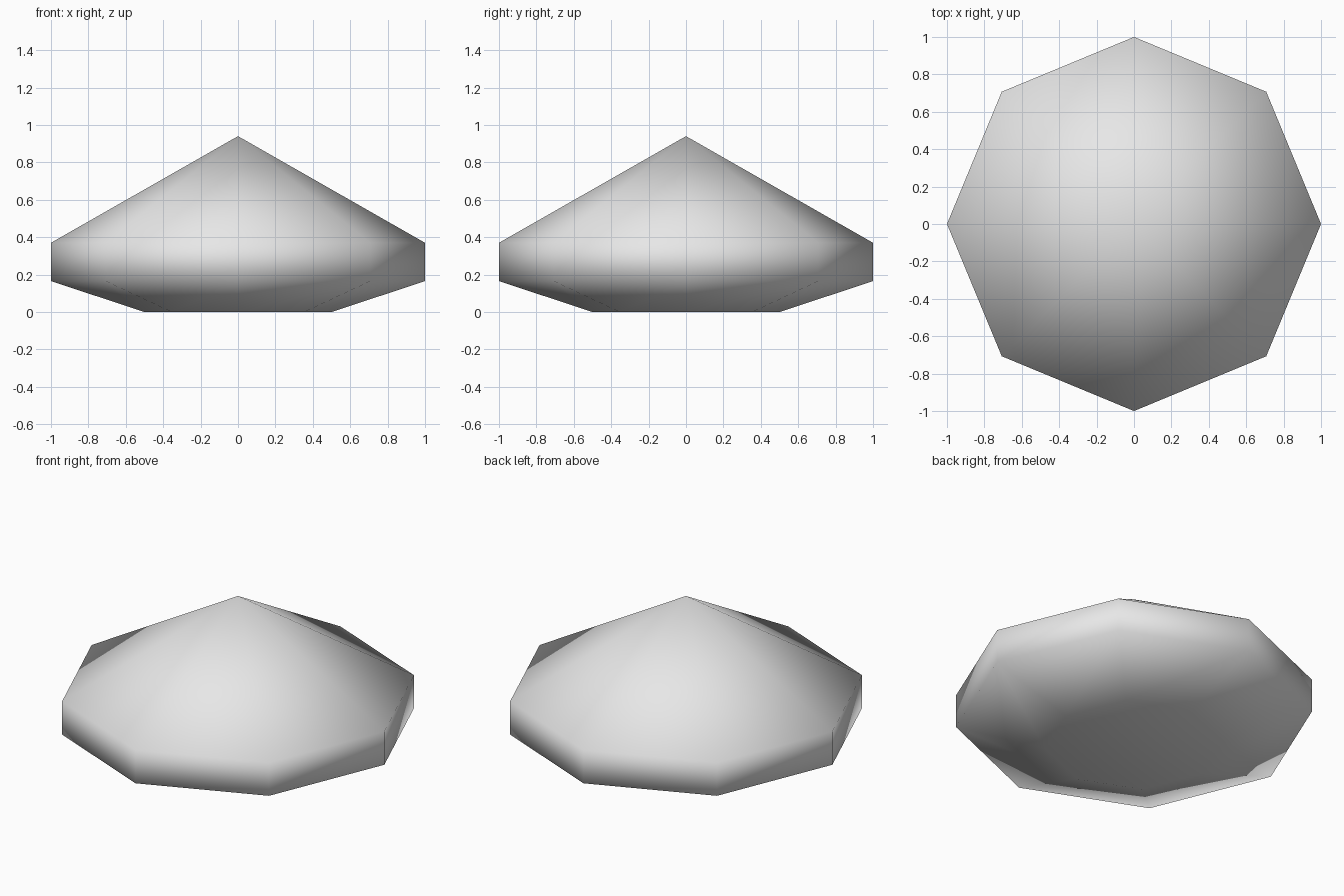
import bpy
import bmesh
from math import cos, sin, tau

cube = bpy.data.objects.get("Cube")
if cube:
    bpy.data.objects.remove(cube, do_unlink=True)

SIDES = 8
APEX = 0.94
# Radius and height of each ring, from the base upwards
PROFILE = [(0.5, 0.0), (1.0, 0.165), (1.0, 0.37)]

# Pale grey surface
grey = bpy.data.materials.new("pale_grey")
grey.use_nodes = True
colour = (0.8, 0.8, 0.8, 1)
grey.diffuse_color = colour
grey.node_tree.nodes["Principled BSDF"].inputs["Base Color"].default_value = colour

bm = bmesh.new()
rings = [[bm.verts.new((r * cos(tau * i / SIDES), r * sin(tau * i / SIDES), z))
          for i in range(SIDES)] for r, z in PROFILE]
tip = bm.verts.new((0, 0, APEX))

# Flat base
bm.faces.new(rings[0][::-1])

# Sloped underside and upright rim
for low, high in zip(rings, rings[1:]):
    for i in range(SIDES):
        j = (i + 1) % SIDES
        bm.faces.new((low[i], low[j], high[j], high[i]))

# Pointed top
for i in range(SIDES):
    bm.faces.new((rings[-1][i], rings[-1][(i + 1) % SIDES], tip))

for face in bm.faces:
    face.smooth = True

mesh = bpy.data.meshes.new("pointed_gem")
bm.to_mesh(mesh)
bm.free()
mesh.materials.append(grey)
gem = bpy.data.objects.new("pointed_gem", mesh)
bpy.context.collection.objects.link(gem)
